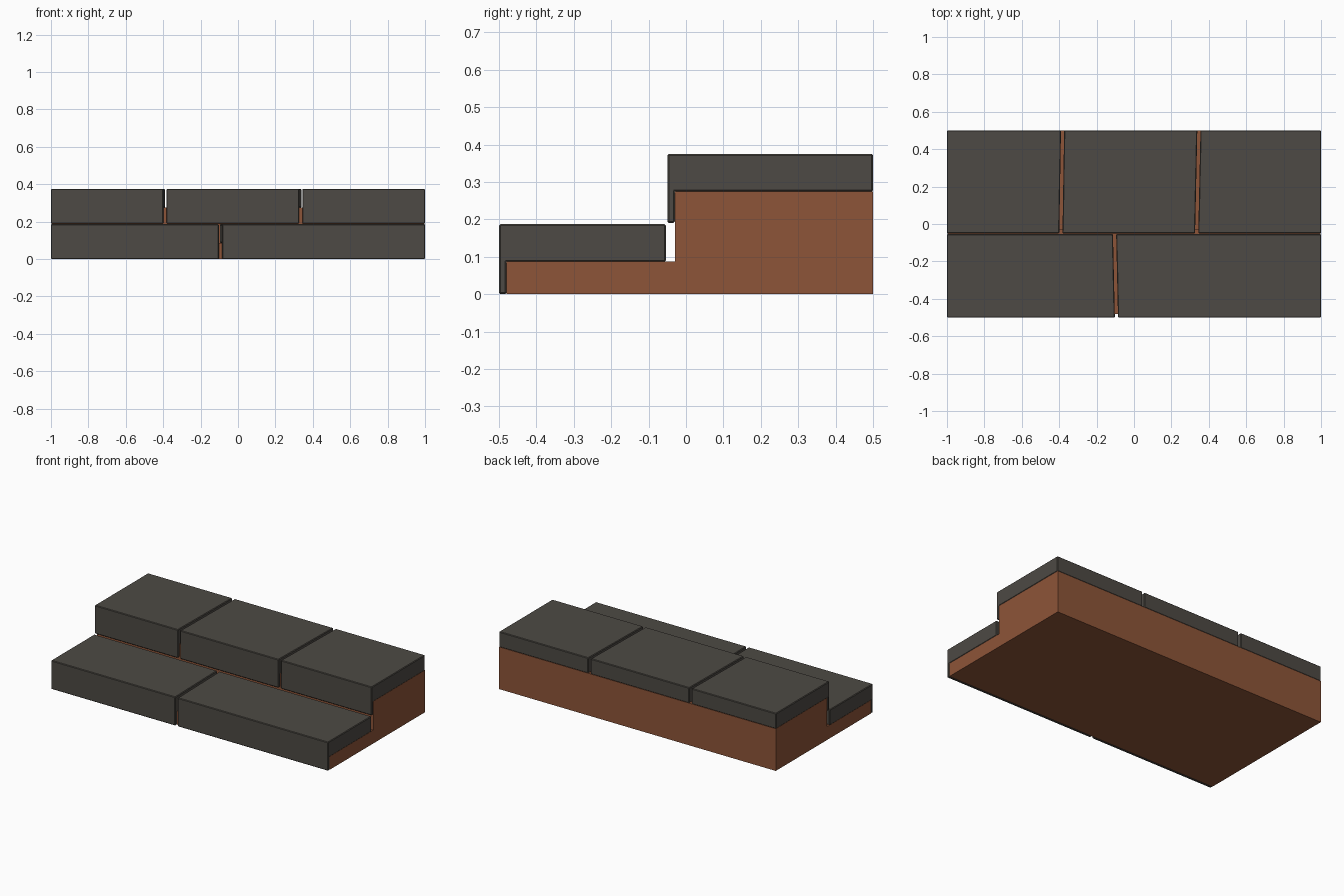
import bpy, bmesh

if "Cube" in bpy.data.objects:
    bpy.data.objects.remove(bpy.data.objects["Cube"])


def material(name, rgb):
    m = bpy.data.materials.new(name)
    m.diffuse_color = (*rgb, 1)
    m.use_nodes = True
    m.node_tree.nodes["Principled BSDF"].inputs["Base Color"].default_value = m.diffuse_color
    return m


stone = material("dark_stone", (0.075, 0.068, 0.058))
brick = material("red_brown_base", (0.27, 0.09, 0.04))


def extrude_profile(name, profile, left, right, mat, bevel):
    """Span a (y, z) profile between two side planes; left/right give x for each y."""
    bm = bmesh.new()
    a = [bm.verts.new((left(y), y, z)) for y, z in profile]
    b = [bm.verts.new((right(y), y, z)) for y, z in profile]
    n = len(profile)
    bm.faces.new(a)
    bm.faces.new(b[::-1])
    for i in range(n):
        j = (i + 1) % n
        bm.faces.new((a[j], a[i], b[i], b[j]))
    bmesh.ops.recalc_face_normals(bm, faces=bm.faces)
    me = bpy.data.meshes.new(name)
    bm.to_mesh(me)
    bm.free()
    me.materials.append(mat)
    ob = bpy.data.objects.new(name, me)
    bpy.context.collection.objects.link(ob)
    if bevel:
        mod = ob.modifiers.new("edge_bevel", 'BEVEL')
        mod.width = bevel
        mod.segments = 1
        mod.limit_method = 'ANGLE'
    return ob


# Stepped base
base = [(-0.48, 0), (0.5, 0), (0.5, 0.275), (-0.03, 0.275), (-0.03, 0.087), (-0.48, 0.087)]
extrude_profile("stepped_base", base, lambda y: -0.998, lambda y: 0.998, brick, 0)


def slab_row(name, y0, y1, z_lip, z_under, z_top, joints):
    """L-shaped slabs (tread plus front lip) separated by slightly skewed joints."""
    profile = [(y0, z_lip), (y0 + 0.02, z_lip), (y0 + 0.02, z_under),
               (y1, z_under), (y1, z_top), (y0, z_top)]
    # Each joint is (x at front, x at back)
    edges = [(-1, -1, 0)] + [(f, b, 0.0085) for f, b in joints] + [(1, 1, 0)]

    def line(edge, side):
        f, b, gap = edge
        return lambda y: f + (b - f) * (y - y0) / (y1 - y0) + side * gap

    for i in range(len(edges) - 1):
        extrude_profile(f"{name}_slab_{i + 1}", profile,
                        line(edges[i], 1), line(edges[i + 1], -1), stone, 0.004)


# Lower tread: two slabs; upper tread: three slabs
slab_row("lower", -0.5, -0.054, 0.0, 0.086, 0.187, [(-0.094, -0.104)])
slab_row("upper", -0.05, 0.5, 0.19, 0.274, 0.375, [(-0.391, -0.382), (0.335, 0.347)])
